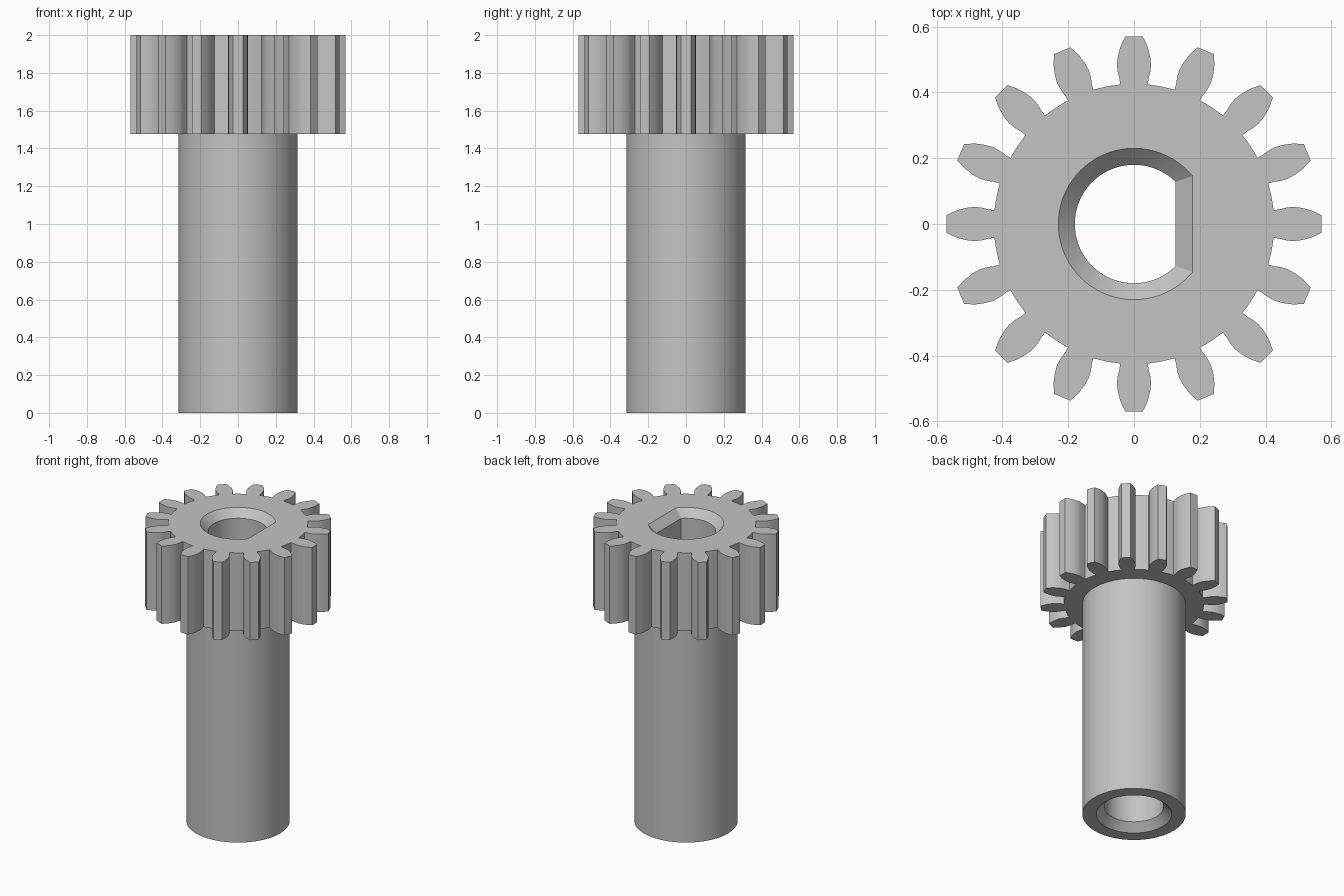
import bpy, bmesh
from math import sin, cos, acos, pi, radians

cube = bpy.data.objects.get("Cube")
if cube:
    bpy.data.objects.remove(cube)

TEETH = 16
GEAR_Z, TOP_Z = 1.477, 2.0
SHAFT_R, BORE_R, CHAMFER = 0.315, 0.18, 0.05

grey = bpy.data.materials.new("plain grey")
grey.use_nodes = True
colour = (0.55, 0.55, 0.55, 1)
grey.diffuse_color = colour
grey.node_tree.nodes["Principled BSDF"].inputs["Base Color"].default_value = colour


def arc(radius, start=0.0, end=2 * pi, count=72):
    """Points along an arc, without the end point."""
    step = (end - start) / count
    return [(radius * cos(start + i * step), radius * sin(start + i * step))
            for i in range(count)]


def d_shape(radius, flat):
    """Circle cut off by a flat on the +x side."""
    a = acos(flat / radius)
    steps = 56
    return arc(radius, a, a + (2 * pi - 2 * a) * (steps + 1) / steps, steps + 1)


def gear_outline():
    """Teeth with bulging flanks, joined by root arcs."""
    flank = [(0.424, 0.042), (0.44, 0.044), (0.465, 0.050), (0.485, 0.052),
             (0.51, 0.049), (0.54, 0.041), (0.57, 0.027)]
    tooth = [(r, -w) for r, w in flank] + [(r, w) for r, w in reversed(flank)]
    pitch = 2 * pi / TEETH
    root_a = radians(5.66)
    tooth += arc(0.426, root_a, pitch - root_a, 4)[1:]
    return [(x * cos(k * pitch) - y * sin(k * pitch),
             x * sin(k * pitch) + y * cos(k * pitch))
            for k in range(TEETH) for x, y in tooth]


def ring(bm, points, z):
    verts = [bm.verts.new((x, y, z)) for x, y in points]
    for i, v in enumerate(verts):
        bm.edges.new((verts[i - 1], v))
    return verts


def wall(bm, rings):
    for a, b in zip(rings, rings[1:]):
        for i in range(len(a)):
            bm.faces.new((a[i - 1], a[i], b[i], b[i - 1]))


def cap(bm, outer, inner):
    """Flat face between an outer and an inner ring."""
    edges = [bm.edges.get((r[i - 1], r[i]))
             for r in (outer, inner) for i in range(len(r))]
    bmesh.ops.triangle_fill(bm, edges=edges, use_beauty=True)


def hollow_part(name, outer, inner):
    """Solid from outer and inner stacks of (points, z), bottom to top."""
    bm = bmesh.new()
    out = [ring(bm, p, z) for p, z in outer]
    inn = [ring(bm, p, z) for p, z in inner]
    wall(bm, out)
    wall(bm, inn)
    cap(bm, out[0], inn[0])
    cap(bm, out[-1], inn[-1])
    bmesh.ops.recalc_face_normals(bm, faces=bm.faces)
    mesh = bpy.data.meshes.new(name)
    bm.to_mesh(mesh)
    bm.free()
    mesh.materials.append(grey)
    obj = bpy.data.objects.new(name, mesh)
    bpy.context.collection.objects.link(obj)
    bpy.ops.object.select_all(action='DESELECT')
    obj.select_set(True)
    bpy.context.view_layer.objects.active = obj
    bpy.ops.object.shade_smooth_by_angle(angle=radians(25))
    return obj


# Toothed head with a chamfered, flat-sided bore
teeth = gear_outline()
bore = d_shape(BORE_R, 0.126)
hollow_part("gear_head",
            [(teeth, GEAR_Z), (teeth, TOP_Z)],
            [(bore, GEAR_Z), (bore, TOP_Z - CHAMFER),
             (d_shape(BORE_R + CHAMFER, 0.178), TOP_Z)])

# Hollow shaft with a chamfer at the lower mouth
hollow_part("shaft",
            [(arc(SHAFT_R), 0), (arc(SHAFT_R), GEAR_Z)],
            [(arc(BORE_R + CHAMFER), 0), (arc(BORE_R), CHAMFER),
             (arc(BORE_R), GEAR_Z)])
